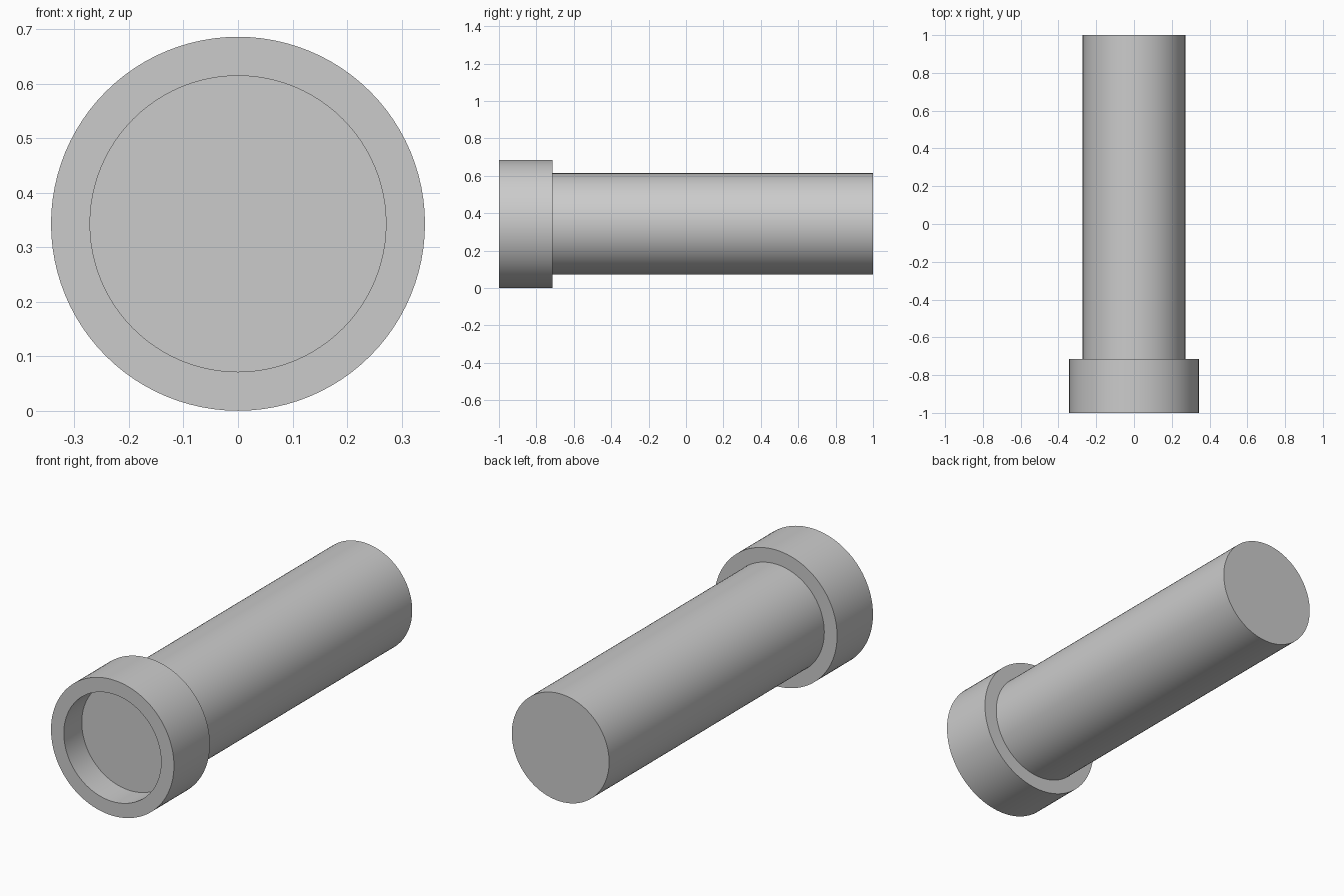
import bpy
import bmesh
from math import radians, tau
from mathutils import Vector

SEGMENTS = 96
BODY_R, COLLAR_R = 0.2714, 0.3429
FRONT, RECESS, SHOULDER, BACK = -1.0, -0.857, -0.714, 1.0

cube = bpy.data.objects.get("Cube")
if cube:
    bpy.data.objects.remove(cube, do_unlink=True)

grey = bpy.data.materials.new("plain_grey")
grey.use_nodes = True
colour = (0.6, 0.6, 0.6, 1.0)
grey.diffuse_color = colour
grey.node_tree.nodes["Principled BSDF"].inputs["Base Color"].default_value = colour

# Half section (radius, y) from the recess floor, over the collar, to the back end
section = [(BODY_R, RECESS), (BODY_R, FRONT), (COLLAR_R, FRONT),
           (COLLAR_R, SHOULDER), (BODY_R, SHOULDER), (BODY_R, BACK)]

bm = bmesh.new()
verts = [bm.verts.new((0, y, r)) for r, y in section]
edges = [bm.edges.new(pair) for pair in zip(verts, verts[1:])]
bmesh.ops.spin(bm, geom=verts + edges, cent=Vector(), axis=(0, 1, 0),
               angle=tau, steps=SEGMENTS, use_duplicate=False)
bmesh.ops.remove_doubles(bm, verts=bm.verts, dist=0.0001)

# Recess floor and back cap
bmesh.ops.holes_fill(bm, edges=[e for e in bm.edges if e.is_boundary], sides=0)
bmesh.ops.recalc_face_normals(bm, faces=bm.faces)

mesh = bpy.data.meshes.new("collared_cylinder")
bm.to_mesh(mesh)
bm.free()
mesh.materials.append(grey)
pin = bpy.data.objects.new("collared_cylinder", mesh)
pin.location.z = COLLAR_R
bpy.context.collection.objects.link(pin)

bpy.ops.object.select_all(action='DESELECT')
pin.select_set(True)
bpy.context.view_layer.objects.active = pin
bpy.ops.object.shade_smooth_by_angle(angle=radians(30))
